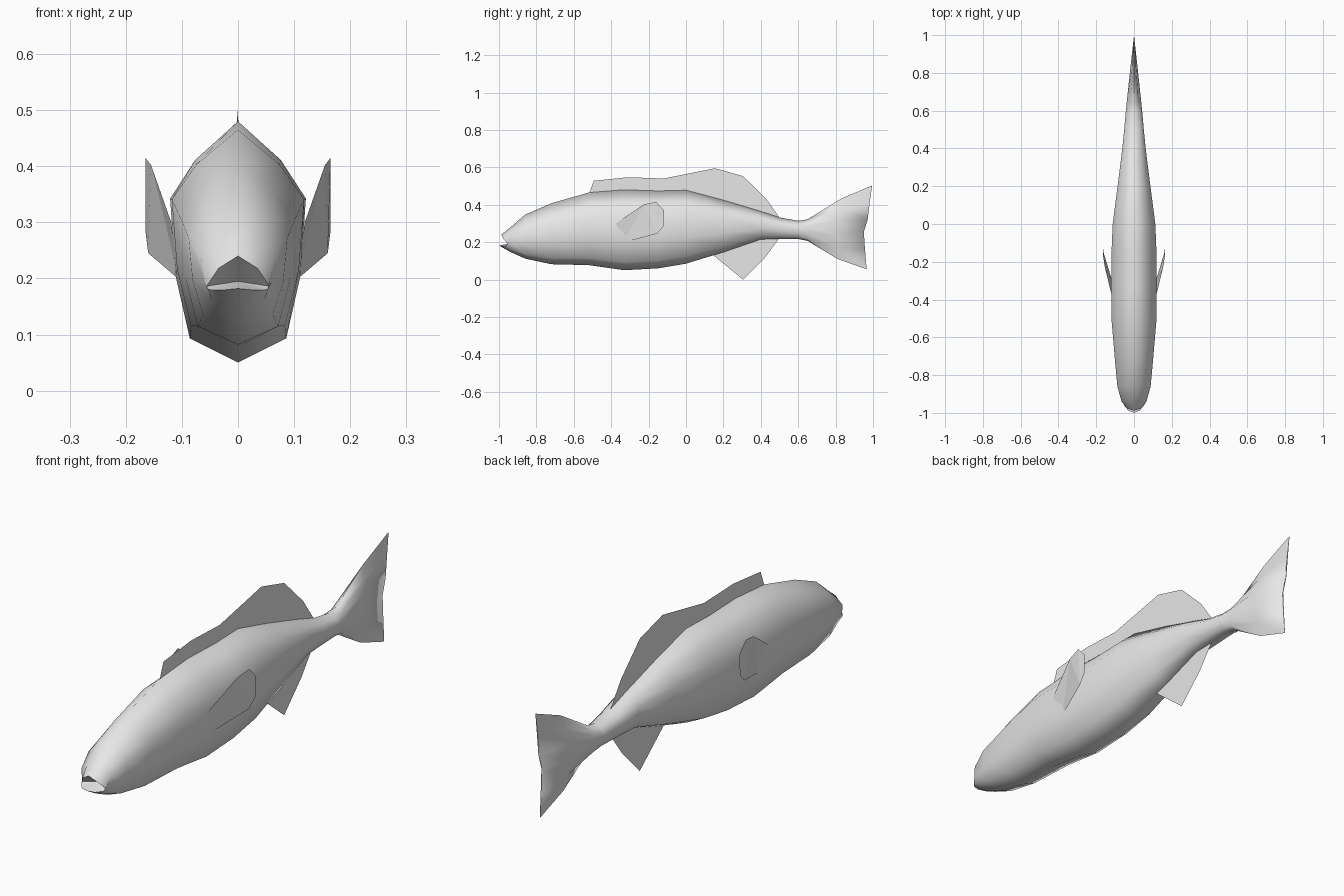
import bpy, bmesh, math

if "Cube" in bpy.data.objects:
    bpy.data.objects.remove(bpy.data.objects["Cube"])

grey = bpy.data.materials.new("fish grey")
grey.use_nodes = True
grey.diffuse_color = (0.8, 0.8, 0.8, 1)
grey.node_tree.nodes["Principled BSDF"].inputs["Base Color"].default_value = (0.8, 0.8, 0.8, 1)


def make_object(name, bm, smooth=False):
    mesh = bpy.data.meshes.new(name)
    bm.to_mesh(mesh)
    bm.free()
    mesh.materials.append(grey)
    for p in mesh.polygons:
        p.use_smooth = smooth
    ob = bpy.data.objects.new(name, mesh)
    bpy.context.collection.objects.link(ob)
    return ob


def mirrored(half):
    """Close a half outline (top to bottom, +x side) into a full ring."""
    return half + [(-x, y, z) for x, y, z in half[-2:0:-1]]


# Body cross-section: share of half width, share of height, from top to belly
SECTION = [(0, 1), (0.63, 0.84), (1, 0.68), (0.92, 0.36), (0.71, 0.10), (0, 0)]

# Body stations: y, belly height, back height, half width
STATIONS = [
    (-0.94, 0.148, 0.278, 0.066),
    (-0.86, 0.112, 0.347, 0.088),
    (-0.72, 0.082, 0.408, 0.101),
    (-0.52, 0.077, 0.465, 0.118),
    (-0.33, 0.050, 0.480, 0.121),
    (-0.15, 0.060, 0.474, 0.119),
    (0.00, 0.085, 0.478, 0.113),
    (0.20, 0.146, 0.425, 0.087),
    (0.40, 0.215, 0.365, 0.062),
    (0.50, 0.217, 0.332, 0.052),
    (0.60, 0.217, 0.314, 0.043),
    (0.65, 0.207, 0.322, 0.038),
]

# Lips: upper lip peak, mouth corner, lower lip tip
rings = [mirrored([(0, -0.988, 0.240), (0.035, -0.977, 0.218), (0.056, -0.950, 0.186),
                   (0.053, -0.960, 0.180), (0.030, -0.988, 0.179), (0, -1.0, 0.182)])]
for y, low, high, w in STATIONS:
    rings.append(mirrored([(sx * w, y, low + sz * (high - low)) for sx, sz in SECTION]))

# Tail fin: flared ring and thin forked trailing edge
rings.append(mirrored([(0, 0.83, 0.433), (0.012, 0.82, 0.375), (0.022, 0.80, 0.315),
                       (0.022, 0.80, 0.24), (0.012, 0.80, 0.175), (0, 0.81, 0.110)]))
rings.append(mirrored([(0, 0.995, 0.503), (0.002, 0.982, 0.41), (0.003, 0.971, 0.32),
                       (0.003, 0.951, 0.255), (0.002, 0.957, 0.16), (0, 0.966, 0.055)]))

bm = bmesh.new()
loops = [[bm.verts.new(p) for p in ring] for ring in rings]
n = len(loops[0])
for a, b in zip(loops, loops[1:]):
    for i in range(n):
        j = (i + 1) % n
        bm.faces.new((a[i], a[j], b[j], b[i]))
# Mouth hollow
throat = bm.verts.new((0, -0.93, 0.195))
for i in range(n):
    bm.faces.new((loops[0][i], throat, loops[0][(i + 1) % n]))
# Closed trailing edge, joined across the thin fin
end = loops[-1]
for i in range(n // 2):
    quad = [end[i], end[i + 1], end[-i - 1], end[-i] if i else end[0]]
    bm.faces.new(list(dict.fromkeys(quad)))
bmesh.ops.recalc_face_normals(bm, faces=bm.faces[:])
body = make_object("body", bm, True)
bpy.context.view_layer.objects.active = body
body.select_set(True)
bpy.ops.object.shade_smooth_by_angle(angle=math.radians(85))
body.select_set(False)


def fin(name, points):
    bm = bmesh.new()
    bm.faces.new([bm.verts.new(p) for p in points])
    bmesh.ops.triangulate(bm, faces=bm.faces[:])
    return make_object(name, bm)


# Back and belly fins on the centre plane, rooted inside the body
fin("dorsal_fin", [(0, y, z) for y, z in [
    (-0.52, 0.455), (-0.493, 0.528), (-0.31, 0.547), (-0.12, 0.540), (0.155, 0.595),
    (0.305, 0.553), (0.43, 0.430), (0.50, 0.330), (0.40, 0.340), (0.20, 0.400),
    (0.0, 0.450), (-0.30, 0.450)]])
fin("anal_fin", [(0, y, z) for y, z in [
    (0.14, 0.135), (0.305, 0.0), (0.42, 0.115), (0.50, 0.222), (0.40, 0.235), (0.20, 0.165)]])

# Side fins, sweeping outward and back
for side, name in ((1, "left_side_fin"), (-1, "right_side_fin")):
    fin(name, [(side * x, y, z) for x, y, z in [
        (0.105, -0.335, 0.198), (0.119, -0.375, 0.300), (0.155, -0.225, 0.402),
        (0.165, -0.16, 0.415), (0.165, -0.118, 0.370), (0.165, -0.120, 0.285),
        (0.160, -0.155, 0.245)]])
